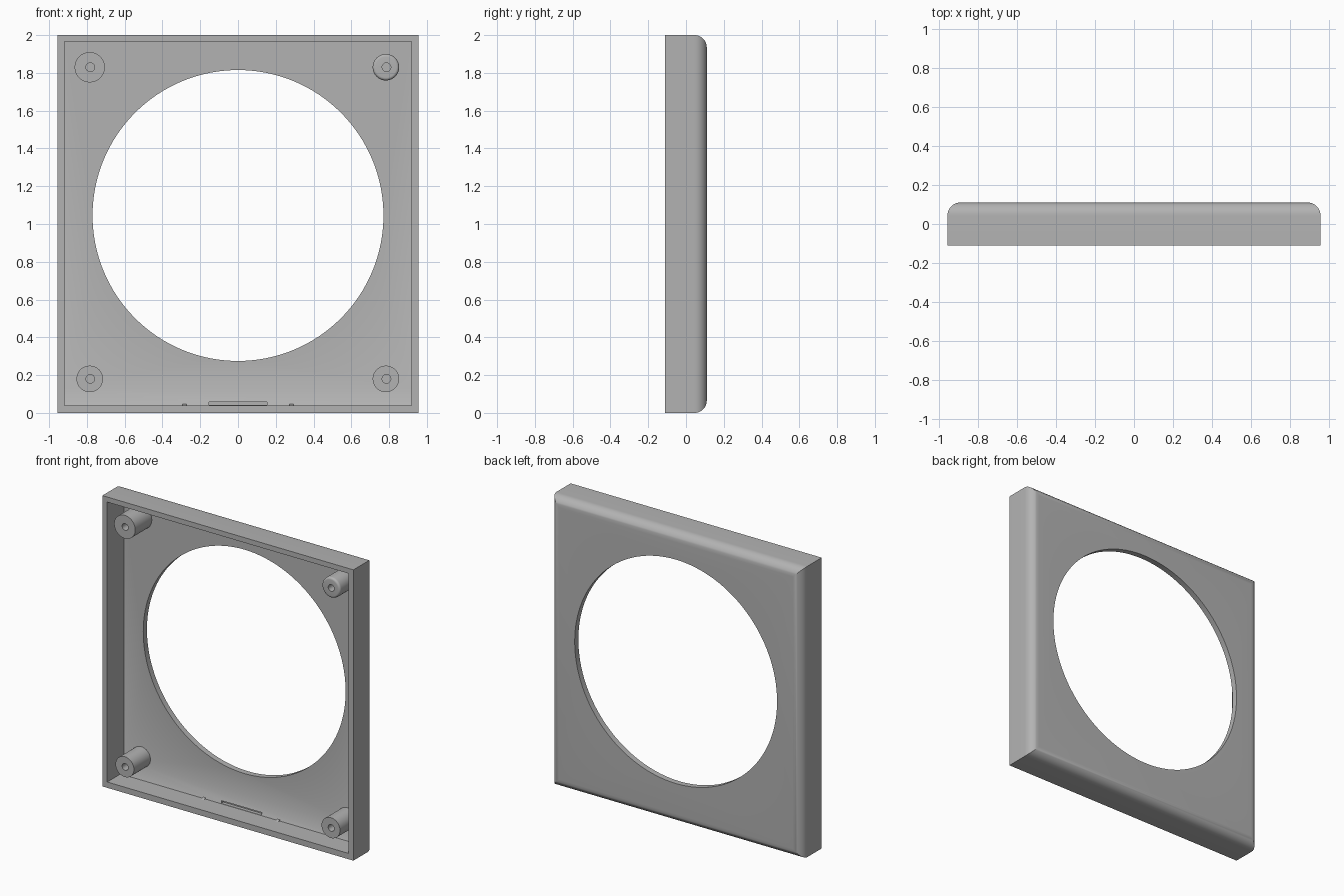
import bpy, bmesh, math
from mathutils import Matrix, Vector

if "Cube" in bpy.data.objects:
    bpy.data.objects.remove(bpy.data.objects["Cube"])

FRONT, BACK, FLOOR = -0.11, 0.11, 0.07

grey = bpy.data.materials.new("plain grey")
grey.use_nodes = True
colour = (0.45, 0.45, 0.45, 1)
grey.diffuse_color = colour
grey.node_tree.nodes["Principled BSDF"].inputs["Base Color"].default_value = colour


def finish(name, bm):
    bmesh.ops.recalc_face_normals(bm, faces=bm.faces)
    mesh = bpy.data.meshes.new(name)
    bm.to_mesh(mesh)
    bm.free()
    mesh.materials.append(grey)
    obj = bpy.data.objects.new(name, mesh)
    bpy.context.collection.objects.link(obj)
    return obj


def prism(name, profile, half_width):
    """Extrude a (y, z) profile across x."""
    bm = bmesh.new()
    face = bm.faces.new([bm.verts.new((-half_width, y, z)) for y, z in profile])
    new = bmesh.ops.extrude_face_region(bm, geom=[face])["geom"]
    bmesh.ops.translate(bm, vec=(2 * half_width, 0, 0),
                        verts=[v for v in new if isinstance(v, bmesh.types.BMVert)])
    return finish(name, bm)


def rod(name, x, z, radius, y0, y1, sides=64, round_front=0):
    """Cylinder along y, with an optional rounded front rim."""
    bm = bmesh.new()
    turn = Matrix.Translation((x, (y0 + y1) / 2, z)) @ Matrix.Rotation(math.pi / 2, 4, "X")
    bmesh.ops.create_cone(bm, cap_ends=True, segments=sides, radius1=radius,
                          radius2=radius, depth=y1 - y0, matrix=turn)
    if round_front:
        rim = [e for e in bm.edges if all(v.co.y < y0 + 0.001 for v in e.verts)]
        bmesh.ops.bevel(bm, geom=rim, offset=round_front, segments=5,
                        profile=0.5, affect="EDGES")
    return finish(name, bm)


def cut(obj, cutter):
    mod = obj.modifiers.new("cut", "BOOLEAN")
    mod.object, mod.operation, mod.solver = cutter, "DIFFERENCE", "EXACT"
    bpy.context.view_layer.objects.active = obj
    bpy.ops.object.modifier_apply(modifier=mod.name)
    bpy.data.objects.remove(cutter)


def smooth(obj):
    bpy.ops.object.select_all(action="DESELECT")
    obj.select_set(True)
    bpy.context.view_layer.objects.active = obj
    bpy.ops.object.shade_smooth_by_angle(angle=math.radians(30))


# Outer block with rounded back edges
bm = bmesh.new()
bmesh.ops.create_cube(bm, size=1, matrix=Matrix.Translation((0, 0, 1))
                      @ Matrix.Diagonal((1.91, BACK - FRONT, 2, 1)))
back_edges = [e for e in bm.edges if all(v.co.y > 0 for v in e.verts)]
bmesh.ops.bevel(bm, geom=back_edges, offset=0.065, segments=10, profile=0.5, affect="EDGES")
shell = finish("shell", bm)

# Open front cavity with a sloped strip along the bottom, and the round opening
cut(shell, prism("cavity", [(-0.3, 0.04), (0.035, 0.04), (FLOOR, 0.13),
                            (FLOOR, 1.965), (-0.3, 1.965)], 0.918))
cut(shell, rod("opening", 0, 1.045, 0.77, -0.3, 0.3, sides=128))

# Shallow slot and two tiny notches at the foot of the slope
cut(shell, prism("slot", [(-0.01, 0.042), (0.06, 0.042), (0.06, 0.058), (-0.01, 0.058)], 0.153))
smooth(shell)
for side, label in ((1, "left"), (-1, "right")):
    tab = prism(label + "_tab", [(0.01, 0.038), (0.045, 0.038), (0.045, 0.05)], 0.01)
    tab.location.x = 0.283 * side

# Screw posts with pilot holes
posts = [("upper_right", -0.785, 1.83, 0.08, 0), ("upper_left", 0.783, 1.83, 0.07, 0.015),
         ("lower_right", -0.785, 0.18, 0.07, 0), ("lower_left", 0.783, 0.18, 0.07, 0)]
for label, x, z, radius, rounding in posts:
    post = rod(label + "_post", x, z, radius, FRONT, FLOOR + 0.01, round_front=rounding)
    cut(post, rod("pilot", x + 0.003, z, 0.023, FRONT - 0.1, FLOOR - 0.03, sides=32))
    smooth(post)
